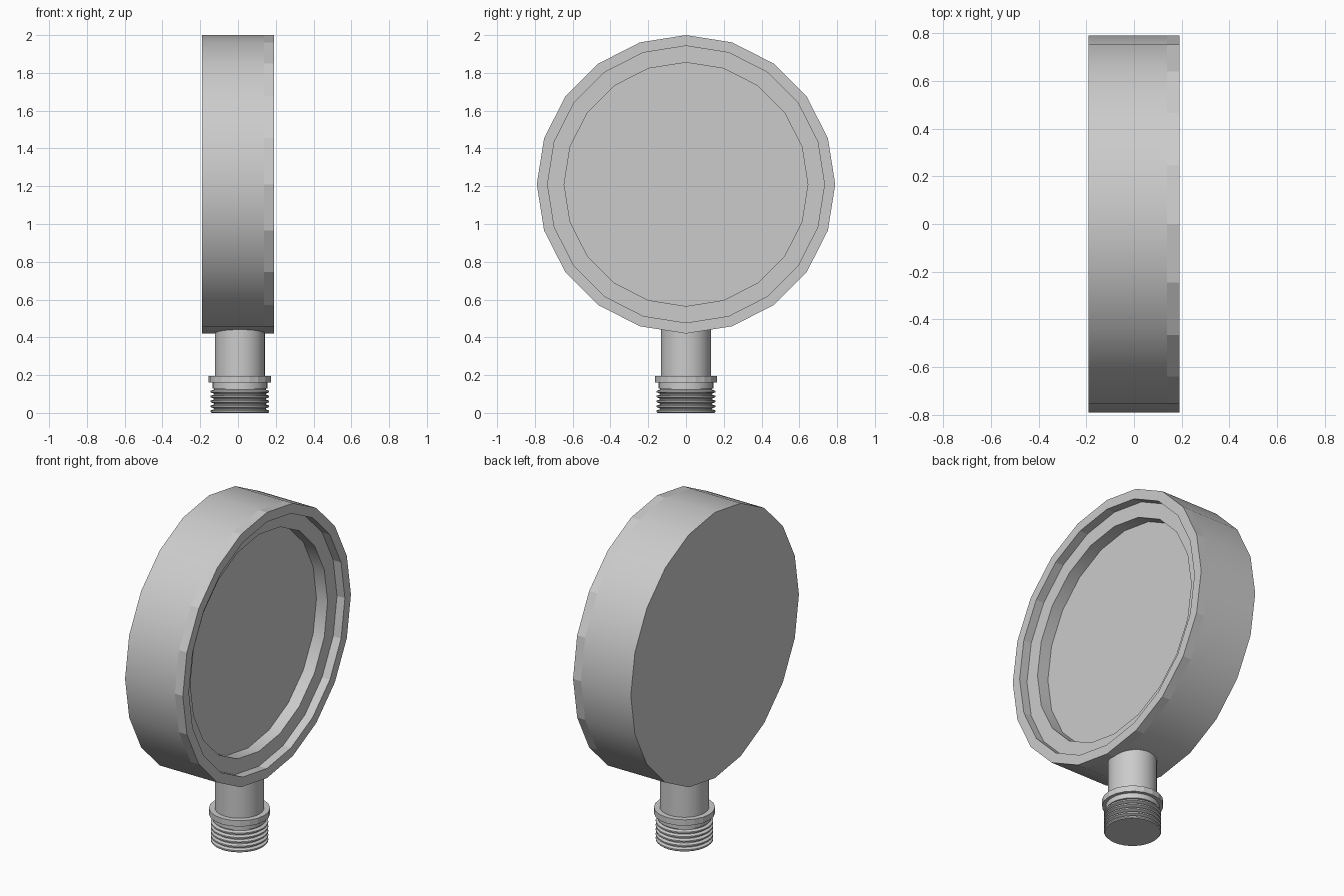
import bpy, bmesh
from math import cos, sin, pi, radians

if "Cube" in bpy.data.objects:
    bpy.data.objects.remove(bpy.data.objects["Cube"])


def lathe(name, profile, sides, axis, centre, closed=False, smooth=True):
    """Revolve (radius, distance along axis) points around the x or z axis."""
    bm = bmesh.new()
    rings = []
    for r, h in profile:
        ring = []
        for i in range(sides):
            a = 2 * pi * i / sides
            u, v = r * cos(a), r * sin(a)
            p = (h, u, v) if axis == 'X' else (u, v, h)
            ring.append(bm.verts.new([p[k] + centre[k] for k in range(3)]))
        rings.append(ring)
    pairs = list(zip(rings, rings[1:]))
    if closed:
        pairs.append((rings[-1], rings[0]))
    for lo, hi in pairs:
        for i in range(sides):
            j = (i + 1) % sides
            bm.faces.new((lo[i], lo[j], hi[j], hi[i]))
    if not closed:
        bm.faces.new(rings[0][::-1])
        bm.faces.new(rings[-1])
    bmesh.ops.recalc_face_normals(bm, faces=bm.faces)
    mesh = bpy.data.meshes.new(name)
    bm.to_mesh(mesh)
    bm.free()
    obj = bpy.data.objects.new(name, mesh)
    bpy.context.collection.objects.link(obj)
    if smooth:
        bpy.ops.object.select_all(action='DESELECT')
        obj.select_set(True)
        bpy.context.view_layer.objects.active = obj
        bpy.ops.object.shade_smooth_by_angle(angle=radians(30))
    return obj


SIDES = 20
HUB = (0, 0, 1.21)
STEM = (0.01, 0, 0)

# Round case with the recessed dial face
lathe("gauge_case", [(0.79, -0.19), (0.79, 0.138), (0.645, 0.138), (0.645, 0.065)],
      SIDES, 'X', HUB)

# Faceted bezel ring on the front of the case
lathe("bezel", [(0.79, 0.138), (0.79, 0.19), (0.733, 0.19), (0.733, 0.138)],
      SIDES, 'X', HUB, closed=True, smooth=False)

# Stem reaching up into the case
lathe("stem", [(0.133, 0.15), (0.133, 0.47)], 32, 'Z', STEM)

# Collar between stem and thread
lathe("collar", [(0.165, 0.16), (0.165, 0.195)], 20, 'Z', STEM, smooth=False)

# Threaded fitting: repeated ridges below a plain neck
thread = [(0.150, 0.0)]
for i in range(5):
    z = 0.005 + i * 0.026
    thread += [(0.155, z), (0.155, z + 0.008), (0.138, z + 0.014), (0.138, z + 0.019)]
thread += [(0.145, 0.13), (0.145, 0.165)]
lathe("threaded_fitting", thread, 32, 'Z', STEM)
